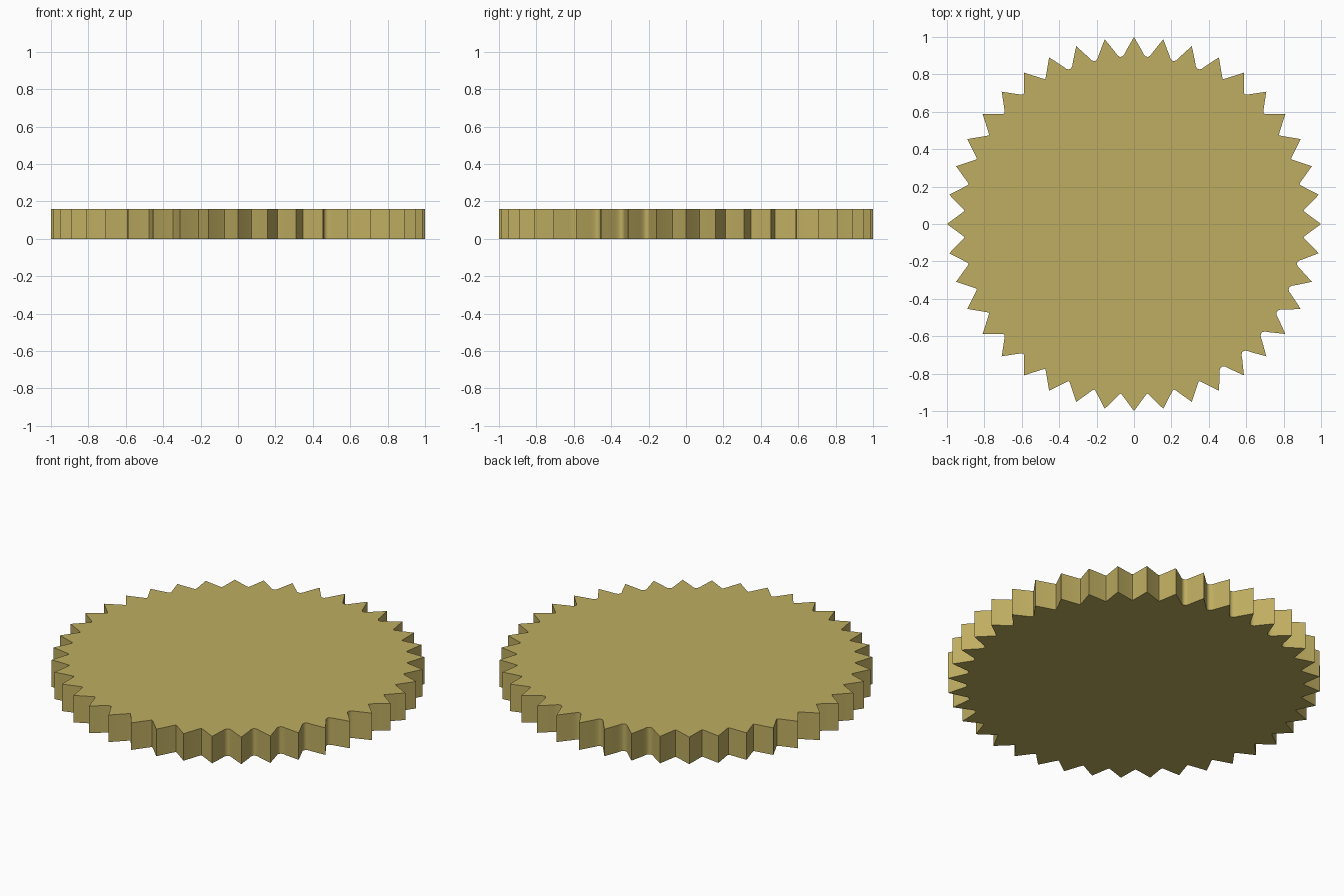
import bpy, bmesh, math

if "Cube" in bpy.data.objects:
    bpy.data.objects.remove(bpy.data.objects["Cube"])

TEETH = 40
HEIGHT = 0.16
STEP = 2 * math.pi / TEETH

brass = bpy.data.materials.new("dull brass")
brass.diffuse_color = (0.52, 0.42, 0.12, 1)
brass.use_nodes = True
brass.node_tree.nodes["Principled BSDF"].inputs["Base Color"].default_value = brass.diffuse_color


def polar(r, a):
    return (r * math.cos(a), r * math.sin(a))


# Toothed outline: sharp tips, valleys rounded in some sectors and crisp in others
outline = []
for i in range(TEETH):
    a = i * STEP
    outline.append(polar(1.0, a))
    deg = math.degrees(a + STEP / 2)
    rounded = 65 < deg < 120 or 300 < deg < 350
    if rounded:
        valley = [(0.30, 0.925), (0.38, 0.905), (0.46, 0.897),
                  (0.54, 0.897), (0.62, 0.905), (0.70, 0.925)]
    else:
        valley = [(0.43, 0.918), (0.50, 0.909), (0.57, 0.918)]
    outline += [polar(r, a + t * STEP) for t, r in valley]

# Extrude the outline into a solid disc
bm = bmesh.new()
face = bm.faces.new([bm.verts.new((x, y, 0)) for x, y in outline])
res = bmesh.ops.extrude_face_region(bm, geom=[face], use_keep_orig=True)
top = [v for v in res["geom"] if isinstance(v, bmesh.types.BMVert)]
bmesh.ops.translate(bm, verts=top, vec=(0, 0, HEIGHT))
bmesh.ops.recalc_face_normals(bm, faces=bm.faces)

mesh = bpy.data.meshes.new("toothed_disc")
bm.to_mesh(mesh)
bm.free()
mesh.materials.append(brass)
disc = bpy.data.objects.new("toothed_disc", mesh)
bpy.context.collection.objects.link(disc)

# Smooth valleys, sharp tips and rims
bpy.context.view_layer.objects.active = disc
disc.select_set(True)
bpy.ops.object.shade_smooth_by_angle(angle=math.radians(40))
